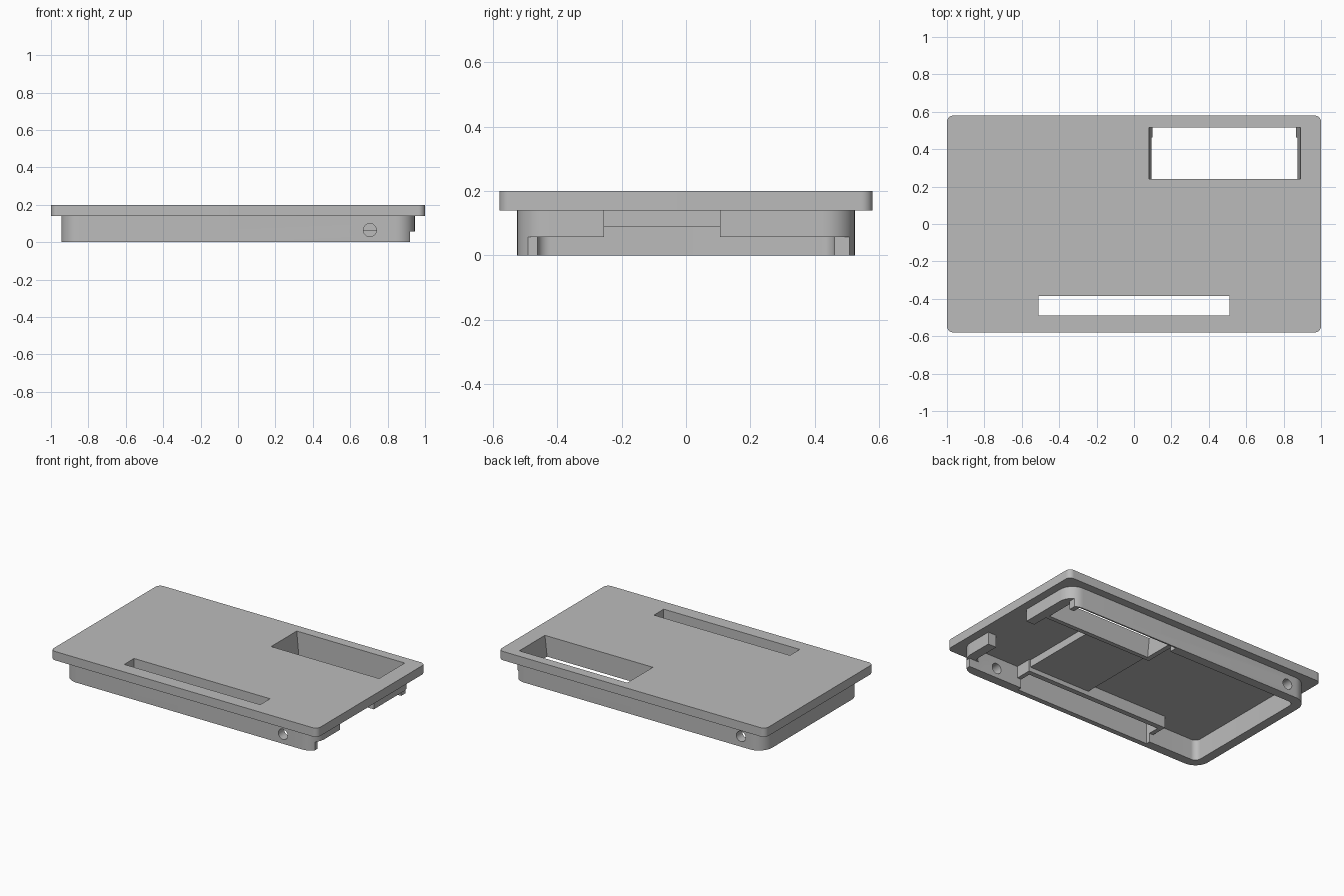
import bpy, bmesh, math
from mathutils import Matrix

if "Cube" in bpy.data.objects:
    bpy.data.objects.remove(bpy.data.objects["Cube"])

grey = bpy.data.materials.new("plain grey")
grey.use_nodes = True
grey.diffuse_color = (0.5, 0.5, 0.5, 1)
grey.node_tree.nodes["Principled BSDF"].inputs["Base Color"].default_value = grey.diffuse_color


def make_object(name, bm):
    bmesh.ops.recalc_face_normals(bm, faces=bm.faces)
    mesh = bpy.data.meshes.new(name)
    bm.to_mesh(mesh)
    bm.free()
    mesh.materials.append(grey)
    obj = bpy.data.objects.new(name, mesh)
    bpy.context.collection.objects.link(obj)
    return obj


def block(name, xs, ys, zs, radius=0, taper=None):
    """Box with optional rounded upright corners and a tapered bottom x range."""
    bm = bmesh.new()
    bmesh.ops.create_cube(bm, size=1)
    for v in bm.verts:
        top = v.co.z > 0
        across = xs if top or not taper else taper
        v.co = (across[v.co.x > 0], ys[v.co.y > 0], zs[top])
    if radius:
        upright = [e for e in bm.edges
                   if abs(e.verts[0].co.z - e.verts[1].co.z) > 0.01]
        bmesh.ops.bevel(bm, geom=upright, offset=radius, segments=10,
                        profile=0.5, affect='EDGES')
    return make_object(name, bm)


def rod(name, x, y, z, radius):
    """Cylinder lying along y."""
    bm = bmesh.new()
    turn = Matrix.Translation((x, y, z)) @ Matrix.Rotation(math.pi / 2, 4, 'X')
    bmesh.ops.create_cone(bm, cap_ends=True, segments=32, radius1=radius,
                          radius2=radius, depth=0.2, matrix=turn)
    return make_object(name, bm)


def cut(obj, *cutters):
    bpy.context.view_layer.objects.active = obj
    for cutter in cutters:
        mod = obj.modifiers.new("cut", 'BOOLEAN')
        mod.operation = 'DIFFERENCE'
        mod.solver = 'EXACT'
        mod.object = cutter
        bpy.ops.object.modifier_apply(modifier=mod.name)


# Main parts
top_plate = block("top_plate", (-1, 1), (-0.58, 0.58), (0.14, 0.2), 0.035)
rim_wall = block("rim_wall", (-0.945, 0.945), (-0.525, 0.525), (0, 0.14), 0.1)
window_frame = block("window_frame", (0.06, 0.9), (0.21, 0.47), (0.06, 0.14))
slot_frame = block("slot_frame", (-0.54, 0.54), (-0.47, -0.35), (0.06, 0.14))
inner_pad = block("inner_pad", (0.07, 0.53), (-0.36, 0.22), (0.09, 0.14))

# Openings through the plate and frames
window = block("window_cutter", (0.08, 0.89), (0.24, 0.515), (-0.01, 0.201),
               taper=(0.10, 0.865))
slot = block("slot_cutter", (-0.51, 0.51), (-0.49, -0.385), (-0.1, 0.3))

# Rim hollow, open connector end and screw holes
hollow = block("hollow_cutter", (-0.882, 0.882), (-0.462, 0.462), (-0.1, 0.3), 0.04)
end_gap = block("end_gap_cutter", (0.8, 1.1), (-0.255, 0.105), (-0.1, 0.3))
end_step = block("end_step_cutter", (0.8, 1.1), (-0.462, 0.462), (-0.1, 0.057))
front_step = block("front_step_cutter", (0.92, 1.1), (-0.6, 0), (-0.1, 0.057))
back_step = block("back_step_cutter", (0.9, 1.1), (0, 0.6), (-0.1, 0.057))
front_screw = rod("front_screw_cutter", 0.705, -0.5, 0.065, 0.035)
back_screw = rod("back_screw_cutter", -0.78, 0.5, 0.07, 0.035)

cut(rim_wall, hollow, end_gap, end_step, front_step, back_step,
    front_screw, back_screw, window, slot)
for part in (top_plate, window_frame, slot_frame):
    cut(part, window, slot)

for cutter in (window, slot, hollow, end_gap, end_step, front_step, back_step,
               front_screw, back_screw):
    bpy.data.objects.remove(cutter)

# Smooth rounded corners, sharp edges elsewhere
bpy.ops.object.select_all(action='DESELECT')
for part in (top_plate, rim_wall, window_frame, slot_frame, inner_pad):
    part.select_set(True)
bpy.context.view_layer.objects.active = rim_wall
bpy.ops.object.shade_smooth_by_angle(angle=math.radians(30))
